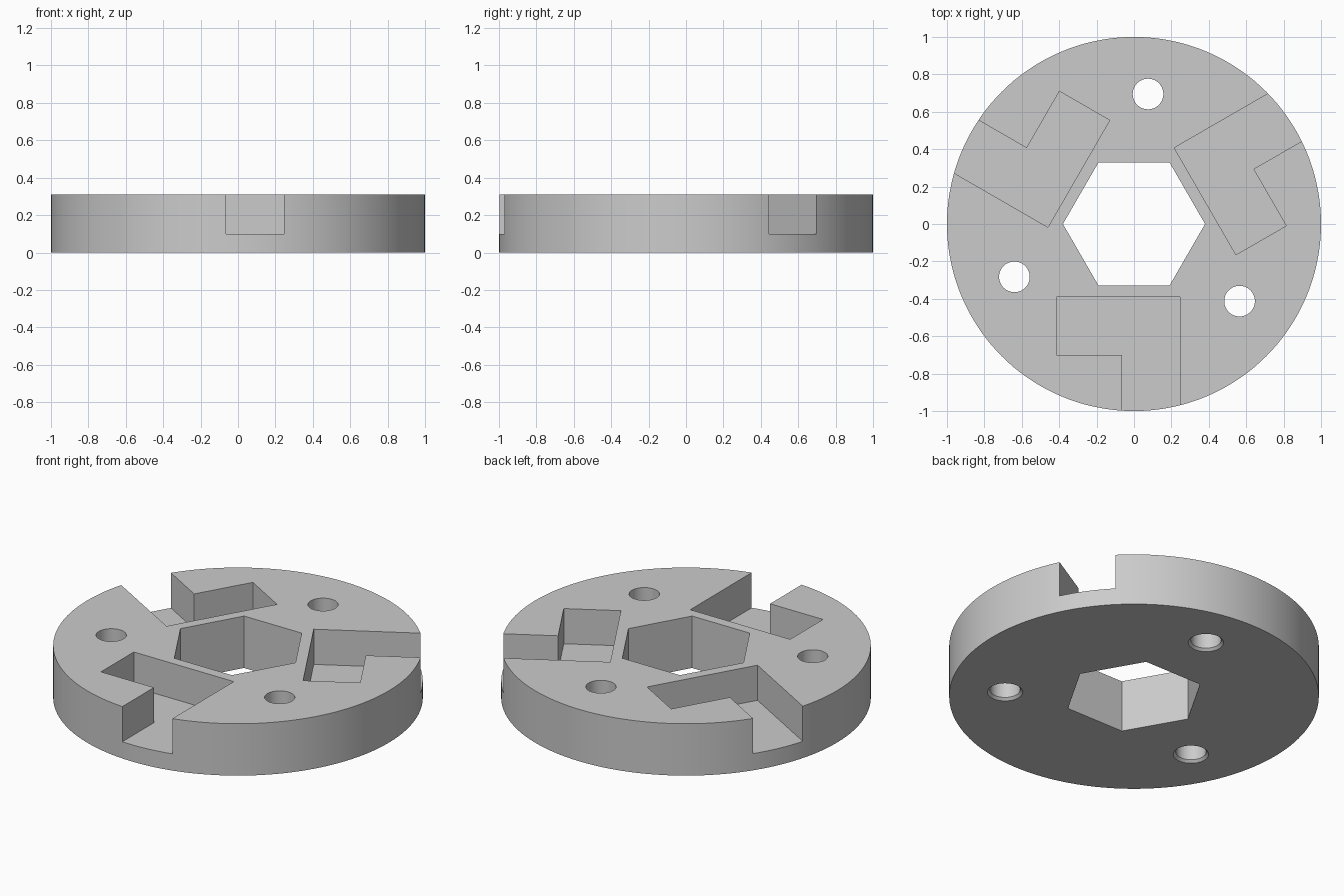
import bpy
import bmesh
from math import cos, sin, pi, radians
from mathutils import Matrix

if "Cube" in bpy.data.objects:
    bpy.data.objects.remove(bpy.data.objects["Cube"])

HEIGHT = 0.31
SLOT_FLOOR = 0.10
HOLE_RADIUS = 0.082

grey = bpy.data.materials.new("plain grey")
grey.use_nodes = True
colour = (0.6, 0.6, 0.6, 1)
grey.diffuse_color = colour
grey.node_tree.nodes["Principled BSDF"].inputs["Base Color"].default_value = colour


def ring(radius, sides):
    """Points of a regular polygon, first corner on +x."""
    return [(radius * cos(2 * pi * i / sides), radius * sin(2 * pi * i / sides))
            for i in range(sides)]


def loft(name, sections):
    """Closed solid through stacked (outline, z) sections of equal point count."""
    bm = bmesh.new()
    rows = [[bm.verts.new((x, y, z)) for x, y in pts] for pts, z in sections]
    n = len(rows[0])
    for low, high in zip(rows, rows[1:]):
        for i in range(n):
            j = (i + 1) % n
            bm.faces.new((low[i], low[j], high[j], high[i]))
    bm.faces.new(rows[0][::-1])
    bm.faces.new(rows[-1])
    bmesh.ops.recalc_face_normals(bm, faces=bm.faces)
    mesh = bpy.data.meshes.new(name)
    bm.to_mesh(mesh)
    bm.free()
    mesh.materials.append(grey)
    obj = bpy.data.objects.new(name, mesh)
    bpy.context.collection.objects.link(obj)
    return obj


def cut(body, cutter):
    """Subtract the cutter from the body, then discard it."""
    cutter.hide_render = True
    mod = body.modifiers.new("cut", "BOOLEAN")
    mod.operation = "DIFFERENCE"
    mod.solver = "EXACT"
    mod.object = cutter
    bpy.context.view_layer.objects.active = body
    bpy.ops.object.modifier_apply(modifier=mod.name)
    bpy.data.objects.remove(cutter)


# Round plate
rim = ring(1, 144)
disc = loft("slotted_disc", [(rim, 0), (rim, HEIGHT)])

# Hexagonal centre bore
hexagon = ring(0.38, 6)
cut(disc, loft("hex_cutter", [(hexagon, -0.1), (hexagon, HEIGHT + 0.1)]))

# Three L-shaped slots opening at the rim, and three holes chamfered underneath
slot = [(-0.415, -0.39), (-0.415, -0.70), (-0.065, -0.70),
        (-0.065, -1.1), (0.245, -1.1), (0.245, -0.39)]
bore, flare = ring(HOLE_RADIUS, 40), ring(HOLE_RADIUS + 0.014, 40)
hole_place = Matrix.Translation((0.075, 0.695, 0))
for k in range(3):
    turn = Matrix.Rotation(radians(120 * k), 4, "Z")
    slot_cutter = loft("slot_cutter", [(slot, SLOT_FLOOR), (slot, HEIGHT + 0.1)])
    slot_cutter.data.transform(turn)
    cut(disc, slot_cutter)
    hole_cutter = loft("hole_cutter", [(flare, -0.1), (flare, 0),
                                       (bore, 0.014), (bore, HEIGHT + 0.1)])
    hole_cutter.data.transform(turn @ hole_place)
    cut(disc, hole_cutter)

# Smooth round walls, crisp edges
bpy.ops.object.select_all(action="DESELECT")
disc.select_set(True)
bpy.context.view_layer.objects.active = disc
bpy.ops.object.shade_smooth_by_angle(angle=radians(30))
